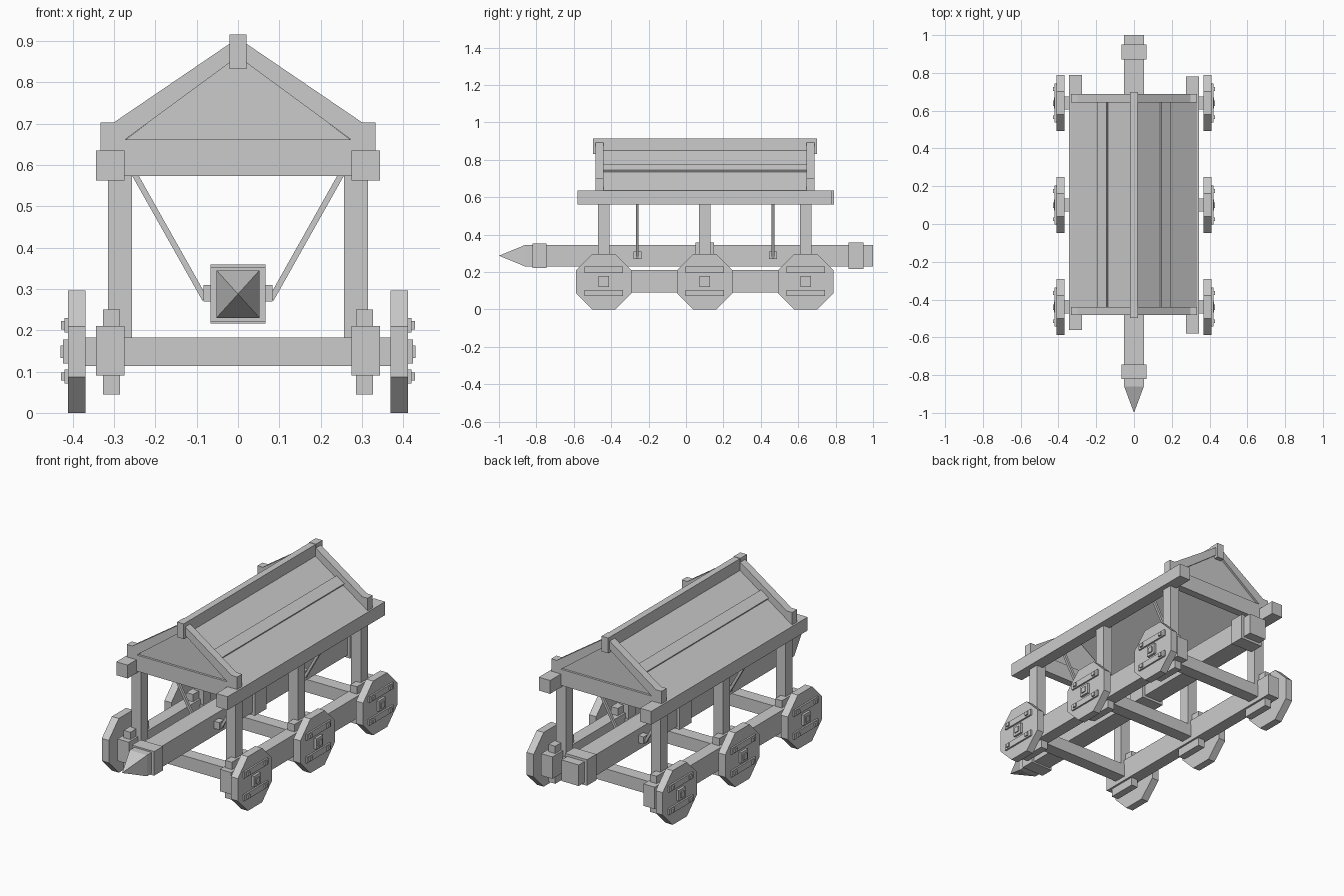
import bpy, math
from mathutils import Vector

if "Cube" in bpy.data.objects:
    bpy.data.objects.remove(bpy.data.objects["Cube"])


def mesh(name, verts, faces):
    me = bpy.data.meshes.new(name)
    me.from_pydata(verts, [], faces)
    ob = bpy.data.objects.new(name, me)
    bpy.context.collection.objects.link(ob)
    # consistent outward normals
    import bmesh
    bm = bmesh.new()
    bm.from_mesh(me)
    bmesh.ops.recalc_face_normals(bm, faces=bm.faces)
    bm.to_mesh(me)
    bm.free()
    return ob


def prism(name, pts, axis, a, b):
    """Extrude a closed profile along x (pts = y,z) or y (pts = x,z)."""
    n = len(pts)
    put = (lambda p, t: (t, p[0], p[1])) if axis == 'x' else (lambda p, t: (p[0], t, p[1]))
    verts = [put(p, a) for p in pts] + [put(p, b) for p in pts]
    faces = [tuple(range(n)), tuple(range(n, 2 * n))]
    faces += [(i, (i + 1) % n, n + (i + 1) % n, n + i) for i in range(n)]
    return mesh(name, verts, faces)


def box(name, x0, x1, y0, y1, z0, z1):
    return prism(name, [(y0, z0), (y1, z0), (y1, z1), (y0, z1)], 'x', x0, x1)


def bar(name, p, q, w):
    """Square bar between two points."""
    p, q = Vector(p), Vector(q)
    ob = box(name, -w / 2, w / 2, -w / 2, w / 2, 0, (q - p).length)
    ob.location = p
    ob.rotation_euler = (q - p).to_track_quat('Z', 'Y').to_euler()
    return ob


AXLES = (-0.44, 0.10, 0.64)
HUB = 0.148

# ram beam, pointed head and bands
box("ram_beam", -0.052, 0.052, -0.86, 1.0, 0.23, 0.345)
b, m = 0.052, 0.2875
mesh("ram_tip",
     [(-b, -0.86, 0.23), (b, -0.86, 0.23), (b, -0.86, 0.345), (-b, -0.86, 0.345), (0, -1, m)],
     [(0, 1, 2, 3), (0, 1, 4), (1, 2, 4), (2, 3, 4), (3, 0, 4)])
for y0, y1, e in ((-0.82, -0.745, 0.066), (0.05, 0.15, 0.071), (0.87, 0.95, 0.071)):
    box("ram_band", -0.067, 0.067, y0, y1, m - e, m + e)

# axles
for y in AXLES:
    box("axle", -0.37, 0.37, y - 0.035, y + 0.035, 0.113, 0.183)

for s in (-1, 1):
    # chassis and roof rails
    box("lower_side_beam", s * 0.275, s * 0.343, -0.55, 0.76, 0.09, 0.21)
    y0, y1 = (-0.58, 0.78) if s > 0 else (-0.56, 0.79)
    box("upper_rail", s * 0.275, s * 0.343, y0, y1, 0.562, 0.635)

    for y in AXLES:
        # posts and axle blocks
        box("post", s * 0.257, s * 0.315, y - 0.03, y + 0.03, 0.18, 0.575)
        box("axle_block", s * 0.286, s * 0.327, y - 0.08, y + 0.08, 0.045, 0.25)
        # octagonal wheel
        r = HUB / math.cos(math.pi / 8)
        octagon = [(y + r * math.cos((i + 0.5) * math.pi / 4),
                    HUB + r * math.sin((i + 0.5) * math.pi / 4)) for i in range(8)]
        prism("wheel", octagon, 'x', s * 0.369, s * 0.411)
        # hub plate and pin
        box("hub_plate", s * 0.405, s * 0.424, y - 0.029, y + 0.029, 0.12, 0.178)
        box("hub_pin", s * 0.41, s * 0.43, y - 0.015, y + 0.015, 0.133, 0.163)
        # wheel cleats with pegs
        for z in (0.088, 0.212):
            box("wheel_cleat", s * 0.405, s * 0.42, y - 0.103, y + 0.103, z - 0.017, z + 0.017)
            for d in (-0.075, 0.075):
                box("cleat_peg", s * 0.41, s * 0.428, y + d - 0.01, y + d + 0.01, z - 0.01, z + 0.01)

    # suspension ropes and their brackets
    for y in (-0.26, 0.465):
        box("rope_bracket", s * 0.05, s * 0.084, y - 0.021, y + 0.021, 0.27, 0.31)
        bar("rope", (s * 0.08, y, 0.275), (s * 0.277, y, 0.625), 0.014)

    # sloping roof panel and purlin
    roof = [(0, 0.861), (0.333, 0.635), (0.305, 0.63), (0, 0.836)]
    prism("roof_panel", [(s * x, z) for x, z in roof], 'y', -0.445, 0.65)
    purlin = [(0.135, 0.760), (0.145, 0.777), (0.192, 0.745), (0.182, 0.728)]
    prism("roof_purlin", [(s * x, z) for x, z in purlin], 'y', -0.445, 0.65)

    # gable rafters
    rafter = [(0, 0.907), (0.30, 0.703), (0.333, 0.703), (0.333, 0.634),
              (0.275, 0.634), (0.275, 0.66), (0, 0.862)]
    for y0, y1 in ((-0.483, -0.44), (0.643, 0.687)):
        prism("gable_rafter", [(s * x, z) for x, z in rafter], 'y', y0, y1)

# gable tie beams and infill panels
for y0, y1 in ((-0.483, -0.44), (0.643, 0.687)):
    box("gable_tie_beam", -0.276, 0.276, y0, y1, 0.573, 0.661)
    prism("gable_panel", [(-0.28, 0.655), (0.28, 0.655), (0, 0.867)], 'y', y0 + 0.012, y1 - 0.012)

# ridge beam with deeper end caps
box("ridge_beam", -0.018, 0.018, -0.49, 0.69, 0.835, 0.913)
for y0, y1 in ((-0.497, -0.44), (0.643, 0.7)):
    box("ridge_end", -0.02, 0.02, y0, y1, 0.832, 0.915)
